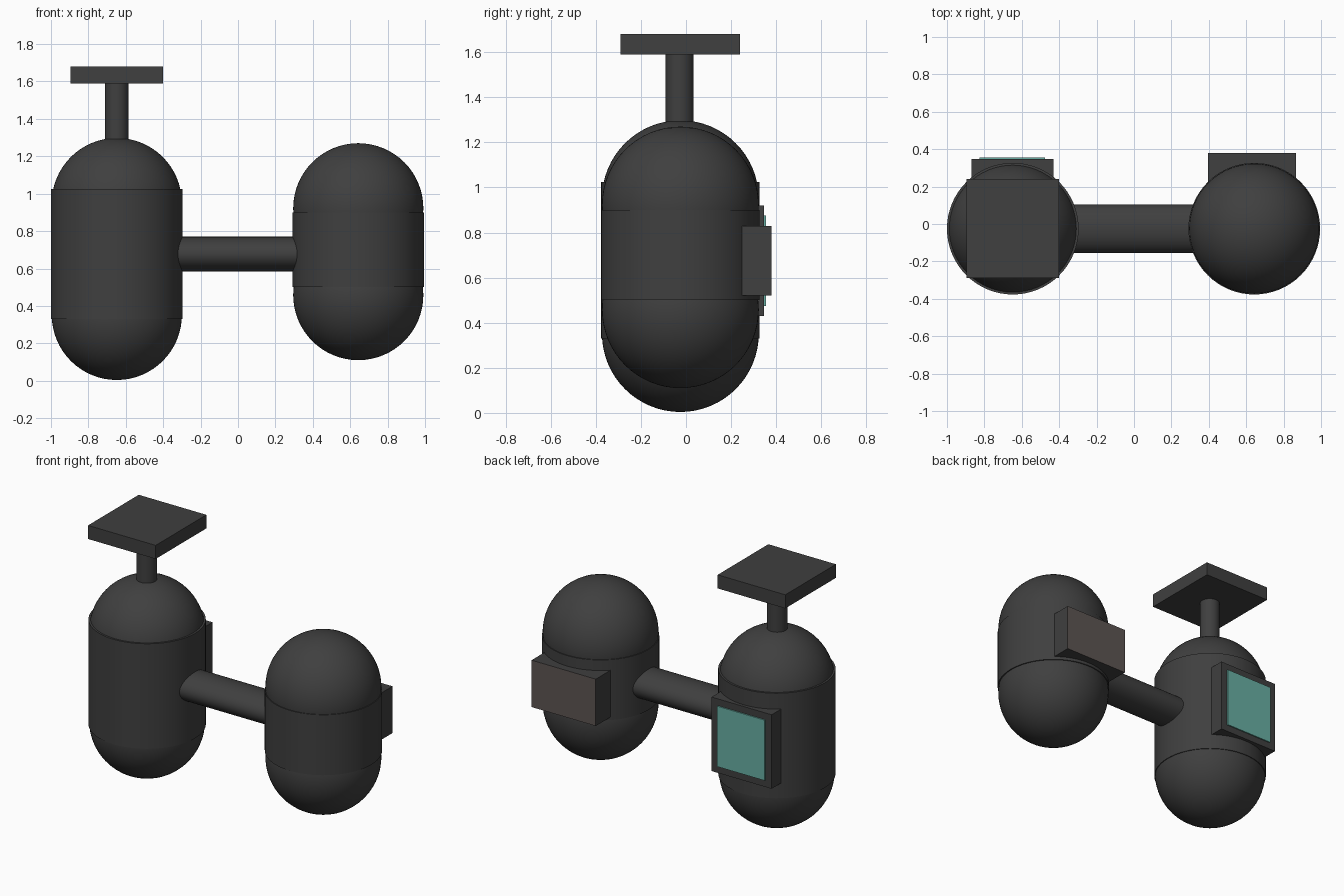
import bpy
import math

if "Cube" in bpy.data.objects:
    bpy.data.objects.remove(bpy.data.objects["Cube"])


def material(name, r, g, b):
    m = bpy.data.materials.new(name)
    m.diffuse_color = (r, g, b, 1)
    m.use_nodes = True
    m.node_tree.nodes["Principled BSDF"].inputs["Base Color"].default_value = m.diffuse_color
    return m


DARK = material("dark_metal", 0.05, 0.05, 0.05)
TEAL = material("teal_screen", 0.14, 0.43, 0.37)
BROWN = material("brown_panel", 0.11, 0.09, 0.085)
Y = -0.025  # depth of the shared tank axis
R = 0.35    # tank radius


def finish(name, mat, smooth=True):
    ob = bpy.context.object
    ob.name = name
    ob.data.materials.append(mat)
    if smooth:
        bpy.ops.object.shade_smooth_by_angle(angle=math.radians(35))
    return ob


def box(name, x, y, z, mat=DARK):
    bpy.ops.mesh.primitive_cube_add(size=1, location=[sum(r) / 2 for r in (x, y, z)])
    bpy.context.object.scale = [r[1] - r[0] for r in (x, y, z)]
    return finish(name, mat, False)


def cylinder(name, loc, radius, depth, rot=(0, 0, 0), scale=(1, 1, 1)):
    bpy.ops.mesh.primitive_cylinder_add(vertices=64, radius=radius, depth=depth,
                                        location=loc, rotation=rot)
    bpy.context.object.scale = scale
    return finish(name, DARK)


def tank(name, x, bottom, top, body):
    # cylindrical body with a ball forming each rounded end
    cylinder(name + "_body", (x, Y, sum(body) / 2), R + 0.002, body[1] - body[0])
    for end, z in (("lower", bottom + R), ("upper", top - R)):
        bpy.ops.mesh.primitive_uv_sphere_add(segments=64, ring_count=32, radius=R - 0.002,
                                             location=(x, Y, z))
        finish(f"{name}_{end}_dome", DARK)


# Two tanks
tank("left_tank", -0.648, 0.002, 1.30, (0.33, 1.025))
tank("right_tank", 0.643, 0.108, 1.272, (0.50, 0.90))

# Oval connecting bar
cylinder("connecting_bar", (0, Y, 0.677), 1, 0.8,
         rot=(0, math.pi / 2, 0), scale=(0.093, 0.129, 1))

# Stem and square top plate
cylinder("stem", (-0.648, Y - 0.003, 1.43), 0.062, 0.34)
box("top_plate", (-0.895, -0.40), (-0.29, 0.24), (1.59, 1.68))

# Display housing with raised teal screen on the left tank
box("screen_housing", (-0.87, -0.43), (0.15, 0.347), (0.43, 0.92))
box("screen", (-0.825, -0.475), (0.33, 0.355), (0.475, 0.875), TEAL)

# Control box on the right tank, with a brown rear face
control = box("control_box", (0.395, 0.865), (0.15, 0.38), (0.52, 0.83))
control.data.materials.append(BROWN)
for face in control.data.polygons:
    if face.normal.y > 0.9:
        face.material_index = 1
